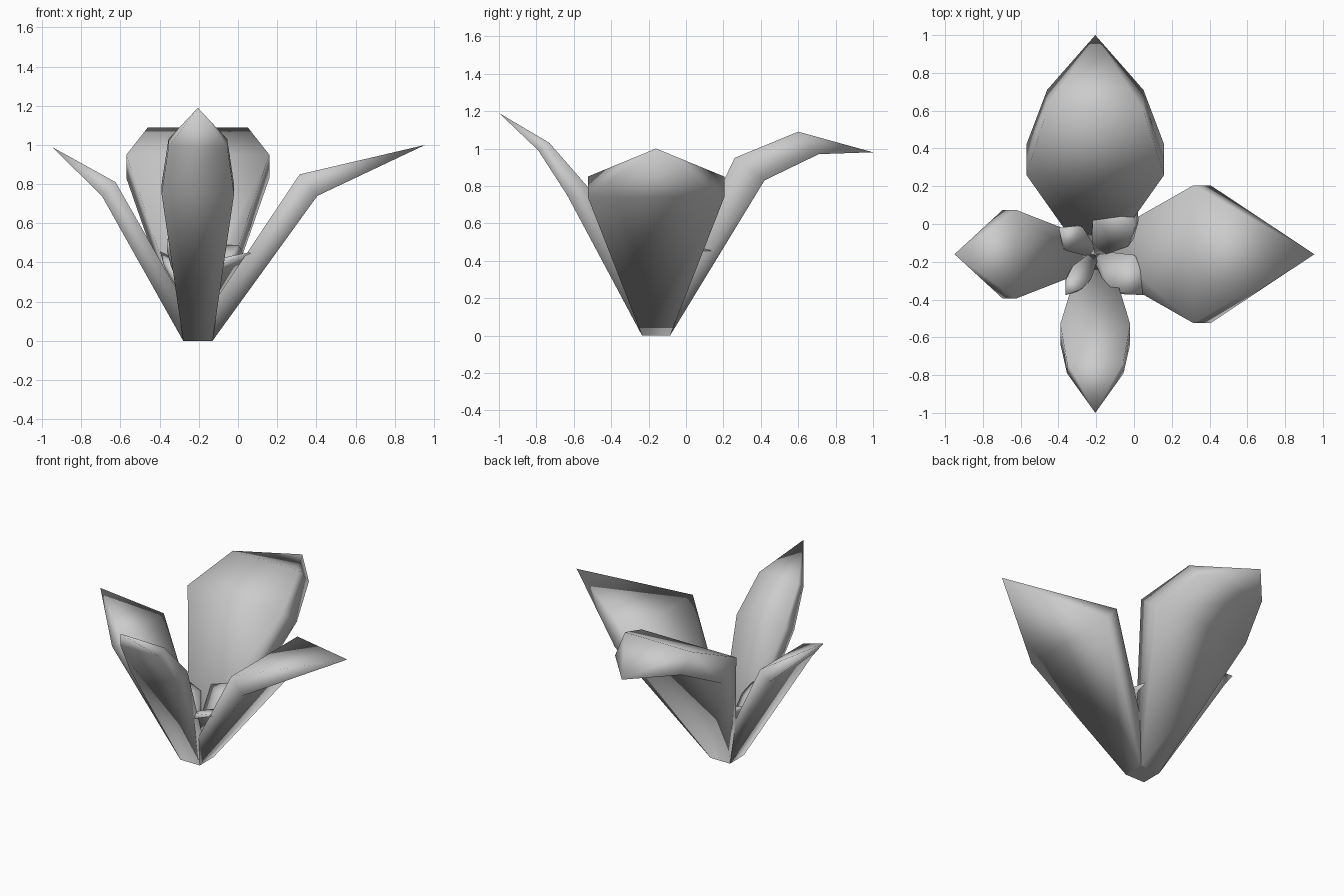
import bpy, bmesh
from math import radians
from mathutils import Matrix, Vector

cube = bpy.data.objects.get("Cube")
if cube:
    bpy.data.objects.remove(cube, do_unlink=True)

# Single plain grey for the whole plant
grey = bpy.data.materials.new("petal_grey")
grey.use_nodes = True
colour = (0.6, 0.6, 0.6, 1)
grey.diffuse_color = colour
grey.node_tree.nodes["Principled BSDF"].inputs["Base Color"].default_value = colour

CENTRE = Vector((-0.205, -0.16, 0))
BASE = 0.075


def add_object(name, bm, matrix, smooth=True):
    bmesh.ops.recalc_face_normals(bm, faces=bm.faces)
    for face in bm.faces:
        face.smooth = smooth
    mesh = bpy.data.meshes.new(name)
    bm.to_mesh(mesh)
    bm.free()
    mesh.transform(matrix)
    mesh.materials.append(grey)
    obj = bpy.data.objects.new(name, mesh)
    bpy.context.collection.objects.link(obj)


def petal(name, matrix, sections, tip):
    """Thick petal along +x: each section is inner r, z, outer r, z, half width."""
    bm = bmesh.new()
    rings = []
    for ri, zi, ro, zo, w in [(0.01, 0.09, BASE, 0, BASE)] + sections:
        corners = [(ro, -w, zo), (ro, w, zo), (ri, w, zi), (ri, -w, zi)]
        rings.append([bm.verts.new(c) for c in corners])
    bm.faces.new(rings[0])
    for low, high in zip(rings, rings[1:]):
        for i in range(4):
            j = (i + 1) % 4
            bm.faces.new((low[i], low[j], high[j], high[i]))
    point = bm.verts.new((tip[0], 0, tip[1]))
    for i in range(4):
        bm.faces.new((rings[-1][i], rings[-1][(i + 1) % 4], point))
    add_object(name, bm, matrix)


# Petals: name, heading, sections, tip
PETALS = [
    ("left_petal", 0, [(0.52, 0.85, 0.61, 0.74, 0.365)], (1.16, 1.0)),
    ("back_petal", 90, [(0.42, 0.95, 0.58, 0.83, 0.365),
                        (0.76, 1.09, 0.87, 0.97, 0.255)], (1.16, 0.98)),
    ("right_petal", 180, [(0.42, 0.81, 0.49, 0.74, 0.235)], (0.745, 0.99)),
    ("front_petal", 270, [(0.37, 0.80, 0.475, 0.75, 0.185),
                          (0.57, 1.03, 0.63, 0.99, 0.15)], (0.84, 1.19)),
]

# Outer whorl, and a small turned whorl nested in its heart
place = Matrix.Translation(CENTRE)
heart = Matrix.Translation(CENTRE + Vector((0, 0, 0.14))) @ Matrix.Scale(0.32, 4)
for name, heading, sections, tip in PETALS:
    petal(name, place @ Matrix.Rotation(radians(heading), 4, "Z"), sections, tip)
    petal("inner_" + name, heart @ Matrix.Rotation(radians(heading - 36), 4, "Z"),
          sections, tip)

# Flat foot under the petals
bm = bmesh.new()
bmesh.ops.create_cube(bm, size=1)
add_object("foot", bm, place @ Matrix.Translation((0, 0, 0.03))
           @ Matrix.Diagonal((2 * BASE, 2 * BASE, 0.06, 1)), smooth=False)
